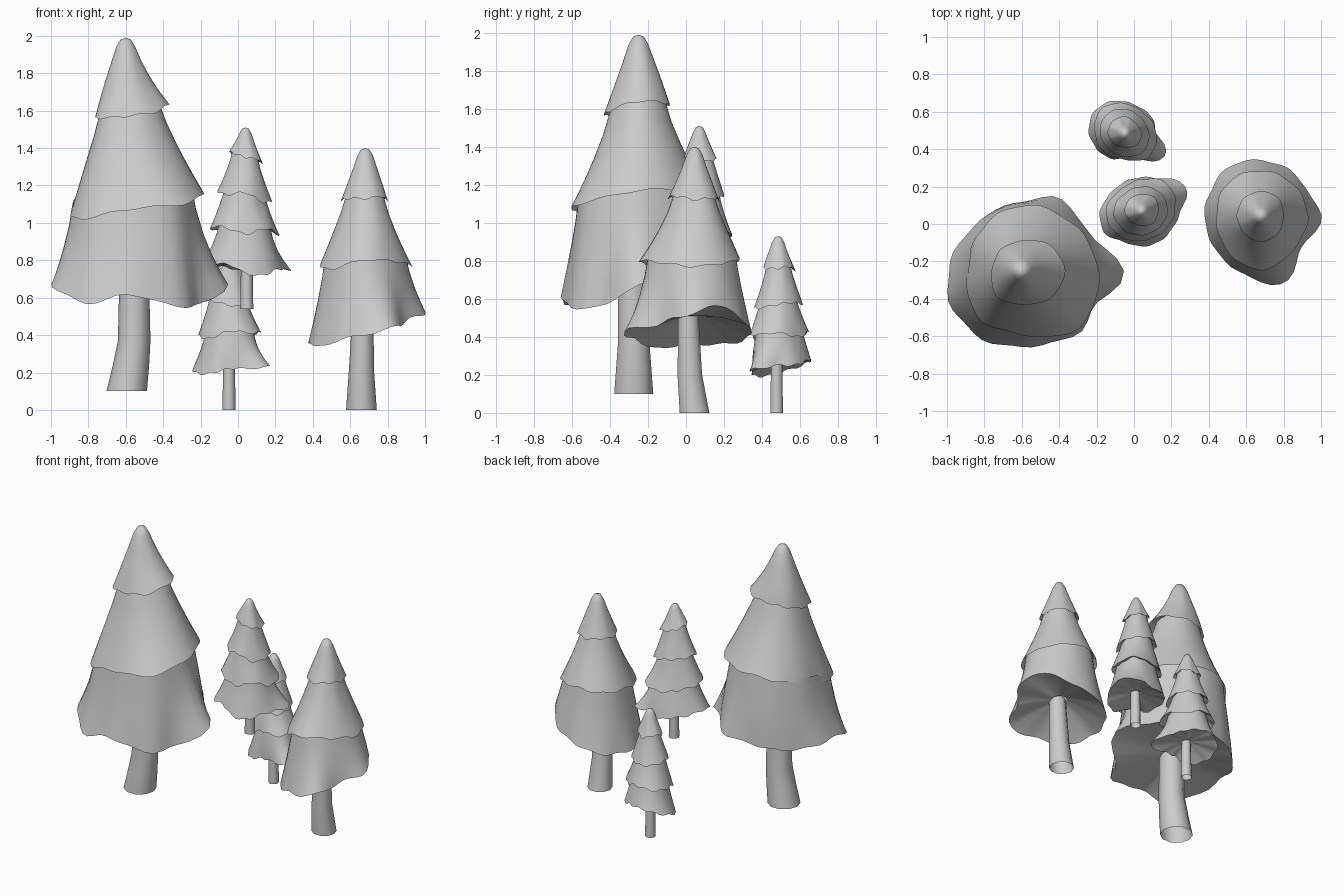
import bpy, bmesh, math

SEG = 48


def spread(vals):
    """Periodic smooth interpolation of a few values to SEG values around a ring."""
    n, out = len(vals), []
    for k in range(SEG):
        f = k * n / SEG
        i, t = int(f), f - int(f)
        a, b, c, d = (vals[(i + j) % n] for j in (-1, 0, 1, 2))
        out.append(b + 0.5 * t * (c - a + t * (2 * a - 5 * b + 4 * c - d + t * (3 * (b - c) + d - a))))
    return out


def finish(bm, name):
    bmesh.ops.recalc_face_normals(bm, faces=bm.faces)
    me = bpy.data.meshes.new(name)
    bm.to_mesh(me)
    bm.free()
    ob = bpy.data.objects.new(name, me)
    bpy.context.collection.objects.link(ob)
    bpy.ops.object.select_all(action='DESELECT')
    ob.select_set(True)
    bpy.context.view_layer.objects.active = ob
    bpy.ops.object.shade_smooth_by_angle(angle=math.radians(45))


def bridge(bm, loops):
    for a, b in zip(loops, loops[1:]):
        n = len(a)
        for i in range(n):
            bm.faces.new((a[i], a[(i + 1) % n], b[(i + 1) % n], b[i]))


def foliage(name, cx, cy, top, tip, tiers, rise, core, tucks):
    """One continuous skin: rounded tip, flaring skirts tucked under each hem, hollow base."""
    rings = [([tip * 0.55] * SEG, [top - tip * 0.2] * SEG)]
    neck = ([tip] * SEG, [top - tip] * SEG)
    for j, (rads, zs) in enumerate(tiers):
        hr, hz = spread(rads), spread(zs)
        ratio = sum(hr) / sum(neck[0])
        # scalloped hem
        wave = [math.cos(math.tau * k * (8 + j) / SEG + j) for k in range(SEG)]
        hr = [r * (1 + 0.015 * w) for r, w in zip(hr, wave)]
        hz = [z - 0.006 * w for z, w in zip(hz, wave)]
        rings.append(neck)
        for t in (0.25, 0.5, 0.7, 0.86, 1.0):
            r = [n * (1 + (ratio - 1) * t ** (1.2 if j else 1.05)) + (h - n * ratio) * t ** 2.3
                 for n, h in zip(neck[0], hr)]
            rings.append((r, [n + (h - n) * t for n, h in zip(neck[1], hz)]))
        mean = sum(hr) / SEG
        tuck = tucks[min(j, len(tucks) - 1)]
        neck = ([tuck * (0.4 * mean + 0.6 * r) for r in hr], [z + 0.1 * mean + 0.01 for z in hz])
    # underside
    mz = sum(hz) / SEG
    rings.append(([r * 0.6 for r in hr], [(z + mz) / 2 + rise * 0.6 for z in hz]))
    rings.append(([core] * SEG, [mz + rise] * SEG))
    bm = bmesh.new()
    loops = []
    for rr, zz in rings:
        loops.append([bm.verts.new((cx + rr[k] * math.cos(math.tau * k / SEG),
                                    cy + rr[k] * math.sin(math.tau * k / SEG), zz[k]))
                      for k in range(SEG)])
    bridge(bm, loops)
    apex = bm.verts.new((cx, cy, top))
    for k in range(SEG):
        bm.faces.new((apex, loops[0][k], loops[0][(k + 1) % SEG]))
    finish(bm, name)


def trunk(name, path, sides=10):
    """Bent tapering open tube through (x, y, z, radius) stations."""
    bm = bmesh.new()
    loops = [[bm.verts.new((x + r * math.cos(math.tau * k / sides),
                            y + r * math.sin(math.tau * k / sides), z))
              for k in range(sides)] for x, y, z, r in path]
    bridge(bm, loops)
    finish(bm, name)


# Large tree, left
foliage("large_tree_foliage", -0.60, -0.25, 1.99, 0.052, [
    ([.23, .20, .16, .16, .16, .19, .18, .21],
     [1.64, 1.63, 1.62, 1.60, 1.57, 1.56, 1.57, 1.59]),
    ([.41, .37, .35, .31, .29, .34, .34, .43],
     [1.17, 1.17, 1.17, 1.12, 1.06, 1.02, 1.07, 1.10]),
    ([.55, .42, .42, .43, .365, .36, .345, .37, .39, .42, .42, .42, .405, .42, .45, .44],
     [.67, .72, .72, .70, .68, .66, .65, .66, .68, .66, .60, .57, .62, .58, .55, .57]),
], 0.04, 0.07, (0.8, 0.9))
trunk("large_tree_trunk", [(-.595, -.275, .10, .108), (-.572, -.275, .24, .097),
                           (-.555, -.275, .37, .087), (-.555, -.28, .68, .08)])

# Medium tree, right
foliage("medium_tree_foliage", 0.68, 0.045, 1.40, 0.042, [
    ([.12, .13, .13, .13, .13, .13, .14, .13],
     [1.12, 1.13, 1.12, 1.13, 1.12, 1.13, 1.13, 1.14]),
    ([.25, .24, .24, .25, .24, .26, .29, .25],
     [.77, .79, .81, .79, .78, .75, .80, .79]),
    ([.325, .28, .285, .29, .295, .31, .31, .30, .305, .30, .31, .32, .355, .38, .28, .29],
     [.52, .57, .53, .47, .44, .40, .37, .36, .36, .35, .34, .38, .40, .44, .46, .50]),
], 0.08, 0.05, (0.8, 0.88))
trunk("medium_tree_trunk", [(.66, .045, 0, .082), (.66, .02, .20, .068), (.668, .012, .53, .055)])

# Slender tree, centre
foliage("slender_tree_foliage", 0.04, 0.07, 1.51, 0.032, [
    ([.09, .10, .09, .09, .09, .08, .08, .09],
     [1.32, 1.33, 1.34, 1.36, 1.38, 1.37, 1.35, 1.34]),
    ([.14, .14, .13, .13, .15, .14, .13, .13],
     [1.12, 1.13, 1.15, 1.16, 1.17, 1.15, 1.16, 1.11]),
    ([.18, .20, .17, .16, .19, .18, .16, .16],
     [.93, .95, .93, .95, .97, .98, .94, .97]),
    ([.21, .27, .20, .18, .18, .19, .22, .23, .19, .19, .19, .19],
     [.75, .75, .77, .74, .76, .77, .79, .77, .78, .73, .72, .75]),
], 0.03, 0.03, (0.75, 0.76))
trunk("slender_tree_trunk", [(.047, .07, .54, .035), (.047, .07, .80, .031)])

# Small tree, back
foliage("small_tree_foliage", -0.05, 0.485, 0.93, 0.032, [
    ([.09, .08, .09, .09, .09, .08, .075, .09],
     [.76, .77, .75, .77, .76, .75, .77, .76]),
    ([.13, .12, .13, .14, .13, .12, .125, .14],
     [.57, .58, .57, .58, .59, .58, .56, .55]),
    ([.17, .15, .16, .18, .16, .15, .14, .18],
     [.42, .40, .43, .41, .40, .38, .42, .41]),
    ([.17, .17, .16, .17, .19, .20, .19, .17, .155, .135, .16, .25],
     [.25, .25, .27, .28, .27, .24, .21, .19, .20, .22, .22, .23]),
], 0.03, 0.03, (0.75, 0.76))
trunk("small_tree_trunk", [(-.048, .477, 0, .035), (-.048, .477, .28, .031)])
